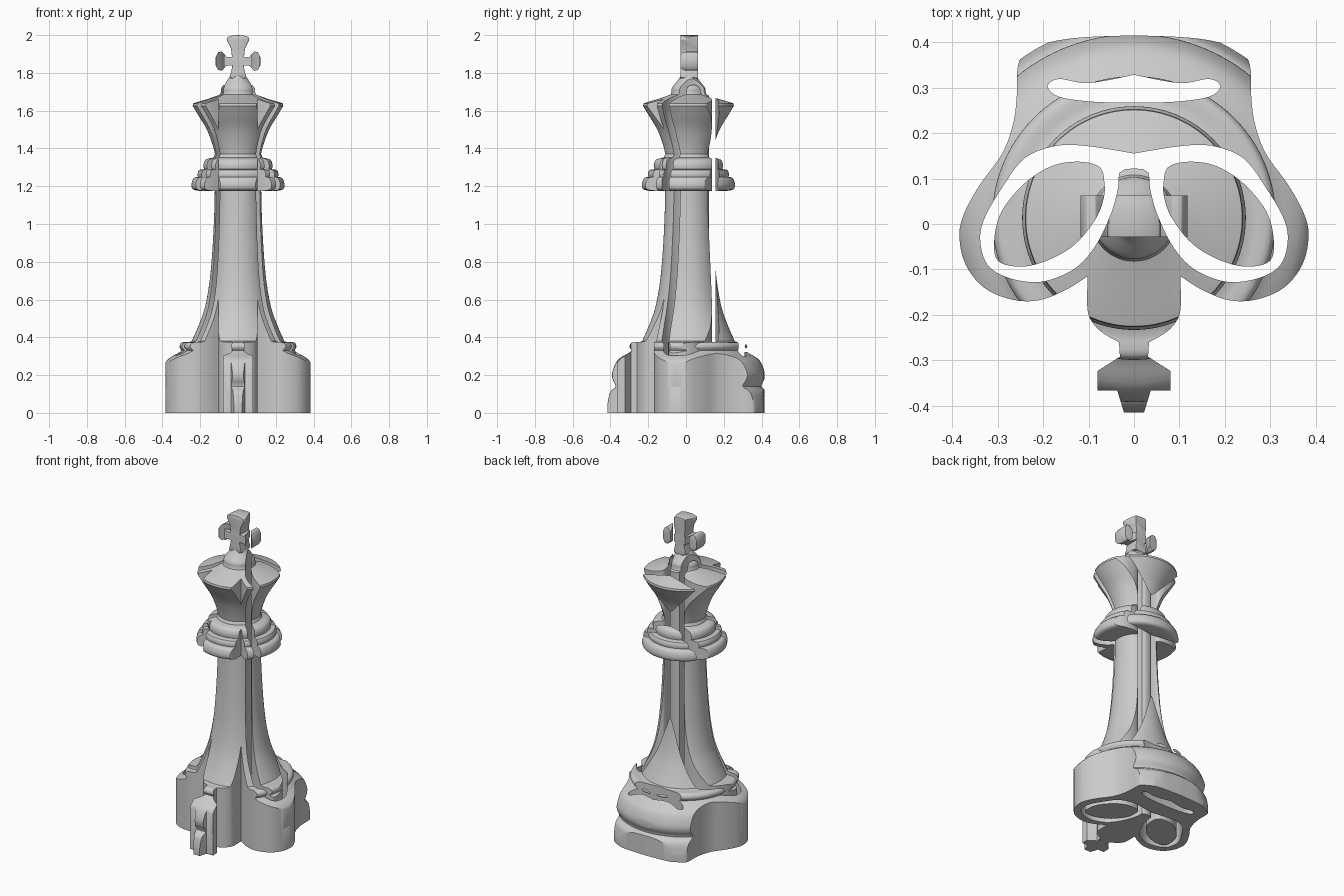
import bpy, bmesh, math
from mathutils import Vector

if "Cube" in bpy.data.objects:
    bpy.data.objects.remove(bpy.data.objects["Cube"])

AXIS_Y = 0.013


def smooth_path(pts, closed=False, n=5):
    """Catmull-Rom interpolation through 2D points."""
    v = [Vector(p) for p in pts]
    m = len(v)
    out = []
    for i in range(m if closed else m - 1):
        g = (lambda k: v[k % m]) if closed else (lambda k: v[max(0, min(m - 1, k))])
        a, b, c, d = g(i - 1), g(i), g(i + 1), g(i + 2)
        for s in range(n):
            t = s / n
            out.append(0.5 * (2 * b + (c - a) * t + (2 * a - 5 * b + 4 * c - d) * t * t
                              + (3 * b - a - 3 * c + d) * t ** 3))
    if not closed:
        out.append(v[-1])
    return [(p.x, p.y) for p in out]


def mirrored(half):
    """Close a right half outline whose ends lie on x = 0."""
    return half + [(-x, y) for x, y in reversed(half[1:-1])]


def new_object(name, bm):
    bmesh.ops.recalc_face_normals(bm, faces=bm.faces)
    mesh = bpy.data.meshes.new(name)
    bm.to_mesh(mesh)
    bm.free()
    obj = bpy.data.objects.new(name, mesh)
    bpy.context.collection.objects.link(obj)
    return obj


def prism(name, loops, z0, z1):
    """Extrude filled plan outlines (with holes and islands) upward."""
    cu = bpy.data.curves.new(name, 'CURVE')
    cu.dimensions = '2D'
    cu.fill_mode = 'BOTH'
    cu.extrude = (z1 - z0) / 2
    for loop in loops:
        sp = cu.splines.new('POLY')
        sp.points.add(len(loop) - 1)
        for p, (x, y) in zip(sp.points, loop):
            p.co = (x, y, 0, 1)
        sp.use_cyclic_u = True
    tmp = bpy.data.objects.new(name + "_curve", cu)
    bpy.context.collection.objects.link(tmp)
    bpy.context.view_layer.update()
    mesh = bpy.data.meshes.new_from_object(
        tmp.evaluated_get(bpy.context.evaluated_depsgraph_get()))
    bm = bmesh.new()
    bm.from_mesh(mesh)
    bpy.data.objects.remove(tmp)
    bmesh.ops.remove_doubles(bm, verts=bm.verts, dist=1e-5)
    bmesh.ops.translate(bm, verts=bm.verts, vec=(0, 0, (z0 + z1) / 2))
    return new_object(name, bm)


def lathe(name, profile, sides=96):
    bm = bmesh.new()
    rings = [[bm.verts.new((r * math.cos(a), AXIS_Y + r * math.sin(a), z))
              for a in (2 * math.pi * k / sides for k in range(sides))]
             for r, z in profile]
    for lo, hi in zip(rings, rings[1:]):
        for k in range(sides):
            j = (k + 1) % sides
            bm.faces.new((lo[k], lo[j], hi[j], hi[k]))
    bm.faces.new(rings[0])
    bm.faces.new(rings[-1])
    return new_object(name, bm)


# Plan outline: mask-shaped frame with a small upside-down finial at the front
outer = smooth_path([(0, .415), (.12, .41), (.2, .396), (.245, .37), (.257, .335),
                     (.258, .28), (.266, .22), (.29, .155), (.34, .085), (.375, .02),
                     (.384, -.03), (.37, -.09), (.33, -.14), (.27, -.166), (.21, -.168),
                     (.15, -.145), (.102, -.115)])
outer += smooth_path([(.103, -.15), (.1, -.2), (.075, -.235), (.033, -.26)])
outer += [(.031, -.292), (.08, -.323), (.08, -.366), (.037, -.366), (.022, -.415), (0, -.415)]
slit = smooth_path([(0, .328), (.1, .31), (.165, .319), (.19, .303), (.165, .28),
                    (.09, .269), (0, .267)])
opening = smooth_path([(0, .155), (.1, .171), (.17, .172), (.24, .145), (.29, .08),
                       (.33, .01), (.338, -.04), (.322, -.09), (.28, -.117), (.22, -.128),
                       (.17, -.118), (.12, -.09), (.08, -.04), (.048, .03), (.035, .08)])
opening += [(.033, .112), (.02, .121), (0, .122)]
lens = smooth_path([(.065, .09), (.075, .125), (.12, .137), (.18, .128), (.24, .09),
                    (.29, .03), (.307, -.03), (.3, -.08), (.25, -.094), (.19, -.08),
                    (.13, -.045), (.085, .01), (.067, .055)], closed=True)
plan = prism("plan_cutter",
             [mirrored(outer), mirrored(slit), mirrored(opening), lens,
              [(-x, y) for x, y in lens]], -0.05, 2.1)
plan.hide_render = True
plan.hide_viewport = True

# Turned chess piece body: base, shaft, collar, cup, dome
base = [(.428, 0)] + smooth_path([(.43, .04), (.415, .11), (.386, .14), (.402, .18),
                                  (.402, .22), (.375, .28), (.32, .315)], n=4)
bead = smooth_path([(.3, .33), (.312, .35), (.3, .372), (.26, .375)], n=4)
shaft = smooth_path([(.245, .38), (.21, .46), (.175, .56), (.15, .7), (.135, .87),
                     (.126, 1.05), (.123, 1.175)], n=4)
collar = smooth_path([(.2, 1.175), (.238, 1.183), (.246, 1.21), (.235, 1.242),
                      (.212, 1.25)], n=4)
collar += smooth_path([(.215, 1.262), (.207, 1.285), (.18, 1.29)], n=3)
collar += smooth_path([(.184, 1.31), (.172, 1.34), (.13, 1.352)], n=3)
cup = smooth_path([(.122, 1.37), (.135, 1.42), (.165, 1.5), (.21, 1.575), (.24, 1.625)], n=4)
cup += [(.238, 1.638), (.225, 1.643), (.16, 1.662), (.095, 1.685)]
dome = smooth_path([(.09, 1.7), (.088, 1.72), (.07, 1.745), (.05, 1.77), (.035, 1.8),
                    (.028, 1.83)], n=3)
body = lathe("turned_body", base + bead + shaft + collar + cup + dome)

# Cross finial, drawn as a front profile and given thickness along y
cross_half = [(0, 1.76), (.045, 1.775), (.035, 1.81), (.03, 1.838), (.06, 1.838),
              (.085, 1.812), (.105, 1.815), (.118, 1.84), (.118, 1.885), (.105, 1.91),
              (.085, 1.913), (.06, 1.885), (.032, 1.885), (.037, 1.93), (.06, 1.975),
              (.055, 1.99), (.03, 1.998), (0, 2.0)]
cross = prism("cross_finial", [mirrored(cross_half)], -.046, .046)
for v in cross.data.vertices:
    x, z, y = v.co
    v.co = (x, AXIS_Y + .004 + y, z)
bm = bmesh.new()
bm.from_mesh(cross.data)
bmesh.ops.recalc_face_normals(bm, faces=bm.faces)
bm.to_mesh(cross.data)
bm.free()
rounding = cross.modifiers.new("rounding", 'BEVEL')
rounding.width = .012
rounding.segments = 2

# Keep only what lies inside the plan outline
plan.hide_viewport = False
for obj in (body, cross):
    cut = obj.modifiers.new("trim", 'BOOLEAN')
    cut.operation = 'INTERSECT'
    cut.solver = 'EXACT'
    cut.object = plan
    bpy.ops.object.select_all(action='DESELECT')
    obj.select_set(True)
    bpy.context.view_layer.objects.active = obj
    for m in list(obj.modifiers):
        bpy.ops.object.modifier_apply(modifier=m.name)
    bpy.ops.object.shade_smooth_by_angle(angle=math.radians(35))
bpy.data.objects.remove(plan)
